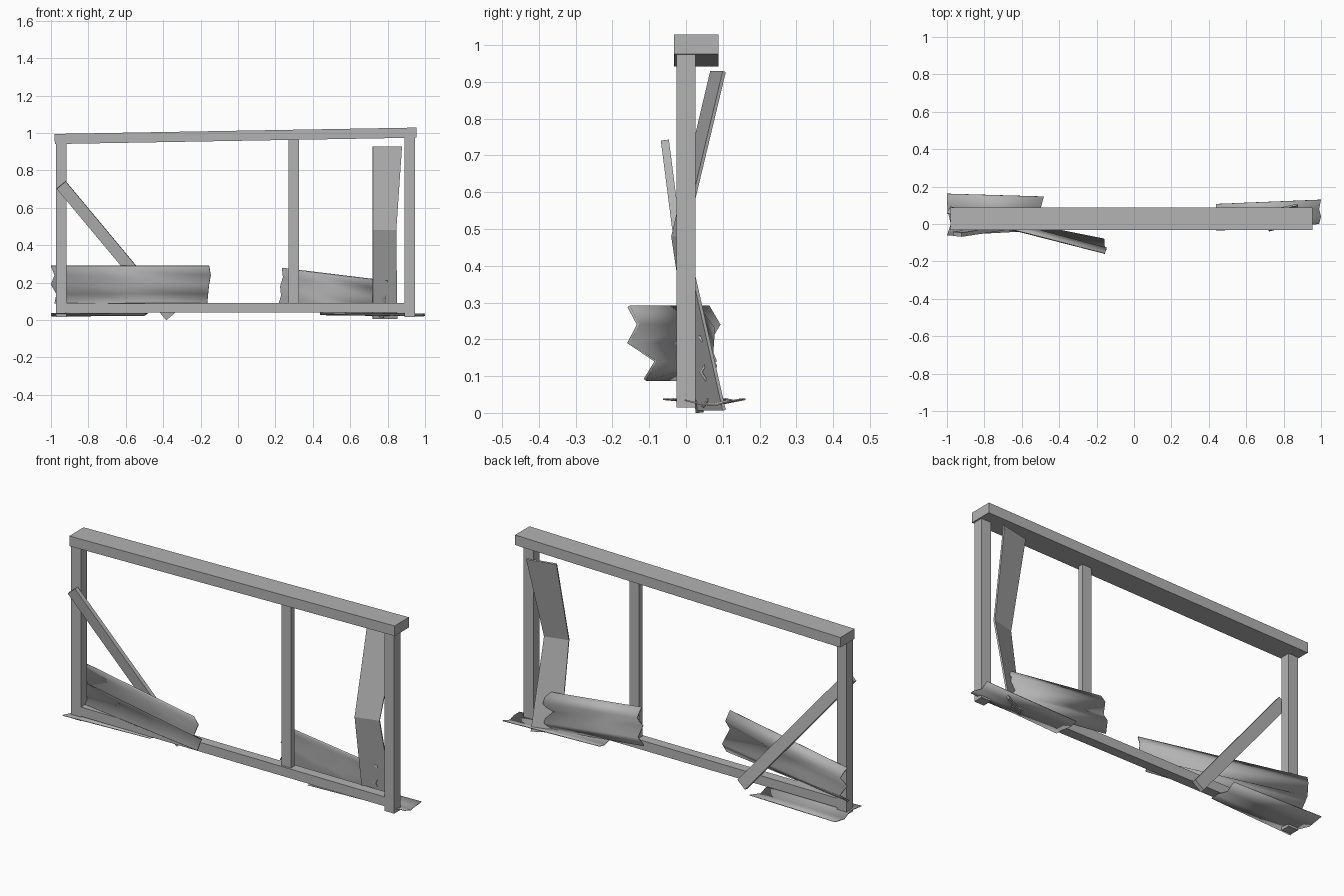
import bpy
import math
from mathutils import Vector

old = bpy.data.objects.get("Cube")
if old:
    bpy.data.objects.remove(old, do_unlink=True)

grey = bpy.data.materials.new("weathered grey")
grey.use_nodes = True
COLOUR = (0.45, 0.45, 0.45, 1)
grey.diffuse_color = COLOUR
grey.node_tree.nodes["Principled BSDF"].inputs["Base Color"].default_value = COLOUR


def add_mesh(name, verts, faces):
    mesh = bpy.data.meshes.new(name)
    mesh.from_pydata(verts, [], faces)
    mesh.materials.append(grey)
    obj = bpy.data.objects.new(name, mesh)
    bpy.context.collection.objects.link(obj)
    return obj


def timber(name, start, end, width, depth, side):
    """Square-cut timber between two points; side is its width direction."""
    start, end = Vector(start), Vector(end)
    along = (end - start).normalized()
    side = Vector(side)
    side = (side - along * side.dot(along)).normalized()
    out = along.cross(side)
    corners = [side * (a * width / 2) + out * (b * depth / 2)
               for a, b in ((-1, -1), (1, -1), (1, 1), (-1, 1))]
    verts = [p + c for p in (start, end) for c in corners]
    faces = [(3, 2, 1, 0), (4, 5, 6, 7)]
    faces += [(i, (i + 1) % 4, (i + 1) % 4 + 4, i + 4) for i in range(4)]
    return add_mesh(name, verts, faces)


def sheet(name, rows, thickness, smooth=True):
    """Bent sheet lofted through rows of points."""
    n = len(rows[0])
    verts = [p for row in rows for p in row]
    faces = [(r * n + i, r * n + i + 1, (r + 1) * n + i + 1, (r + 1) * n + i)
             for r in range(len(rows) - 1) for i in range(n - 1)]
    obj = add_mesh(name, verts, faces)
    mod = obj.modifiers.new("thickness", "SOLIDIFY")
    mod.thickness = thickness
    mod.offset = 0
    if smooth:
        bpy.ops.object.select_all(action="DESELECT")
        obj.select_set(True)
        bpy.context.view_layer.objects.active = obj
        bpy.ops.object.shade_smooth_by_angle(angle=math.radians(80))
    return obj


# Standing frame
X, Y = (1, 0, 0), (0, 1, 0)
timber("top_beam", (-0.98, 0.028, 0.968), (0.955, 0.028, 1.002), 0.122, 0.054, Y)
timber("right_post", (-0.945, 0, 0.015), (-0.945, 0, 0.96), 0.058, 0.052, X)
timber("left_post", (0.918, 0, 0.015), (0.918, 0, 0.99), 0.058, 0.052, X)
timber("middle_post", (0.298, 0, 0.08), (0.298, 0, 0.98), 0.055, 0.03, X)
timber("bottom_rail", (-0.93, 0, 0.065), (0.9, 0, 0.065), 0.052, 0.05, Y)

# Loose brace leaning through the frame
timber("fallen_brace", (-0.945, -0.055, 0.722), (-0.36, 0.035, 0.02), 0.062, 0.022, X)

# Crumpled sheet at the right end, twisted through the rail
sheet("right_crumpled_sheet", [
    [(-1.0, 0.06, 0.29), (-0.98, 0.09, 0.24), (-1.0, 0.06, 0.19),
     (-0.97, 0.08, 0.14), (-0.98, 0.02, 0.09)],
    [(-0.155, -0.156, 0.29), (-0.146, -0.13, 0.24), (-0.155, -0.156, 0.19),
     (-0.16, -0.082, 0.14), (-0.165, -0.112, 0.09)]], 0.008)

# Crumpled sheet behind the rail on the left
sheet("left_crumpled_sheet", [
    [(0.235, 0.04, 0.277), (0.24, 0.075, 0.23), (0.225, 0.045, 0.18),
     (0.23, 0.08, 0.13), (0.215, 0.05, 0.08)],
    [(0.8, 0.035, 0.208), (0.8, 0.07, 0.16), (0.79, 0.04, 0.11),
     (0.79, 0.075, 0.06), (0.78, 0.045, 0.015)]], 0.008)

# Bent board leaning inside the frame
sheet("bent_board", [
    [(0.72, 0.07, 0.928), (0.876, 0.104, 0.928)],
    [(0.72, -0.036, 0.48), (0.845, -0.003, 0.48)],
    [(0.72, 0.035, 0.007), (0.85, 0.104, 0.007)]], 0.009, smooth=False)

# Thin sheets lying on the ground at both ends
sheet("right_ground_sheet", [
    [(-1.0, -0.062, 0.037), (-0.98, 0.0, 0.031), (-0.998, 0.08, 0.021), (-1.0, 0.162, 0.037)],
    [(-0.5, -0.035, 0.037), (-0.49, 0.02, 0.031), (-0.5, 0.08, 0.024), (-0.482, 0.147, 0.037)]],
    0.004)
sheet("left_ground_sheet", [
    [(0.44, -0.036, 0.038), (0.45, 0.01, 0.03), (0.44, 0.06, 0.028), (0.438, 0.107, 0.038)],
    [(0.99, 0.0, 0.034), (1.0, 0.04, 0.024), (0.99, 0.08, 0.021), (1.0, 0.13, 0.034)]],
    0.004)
